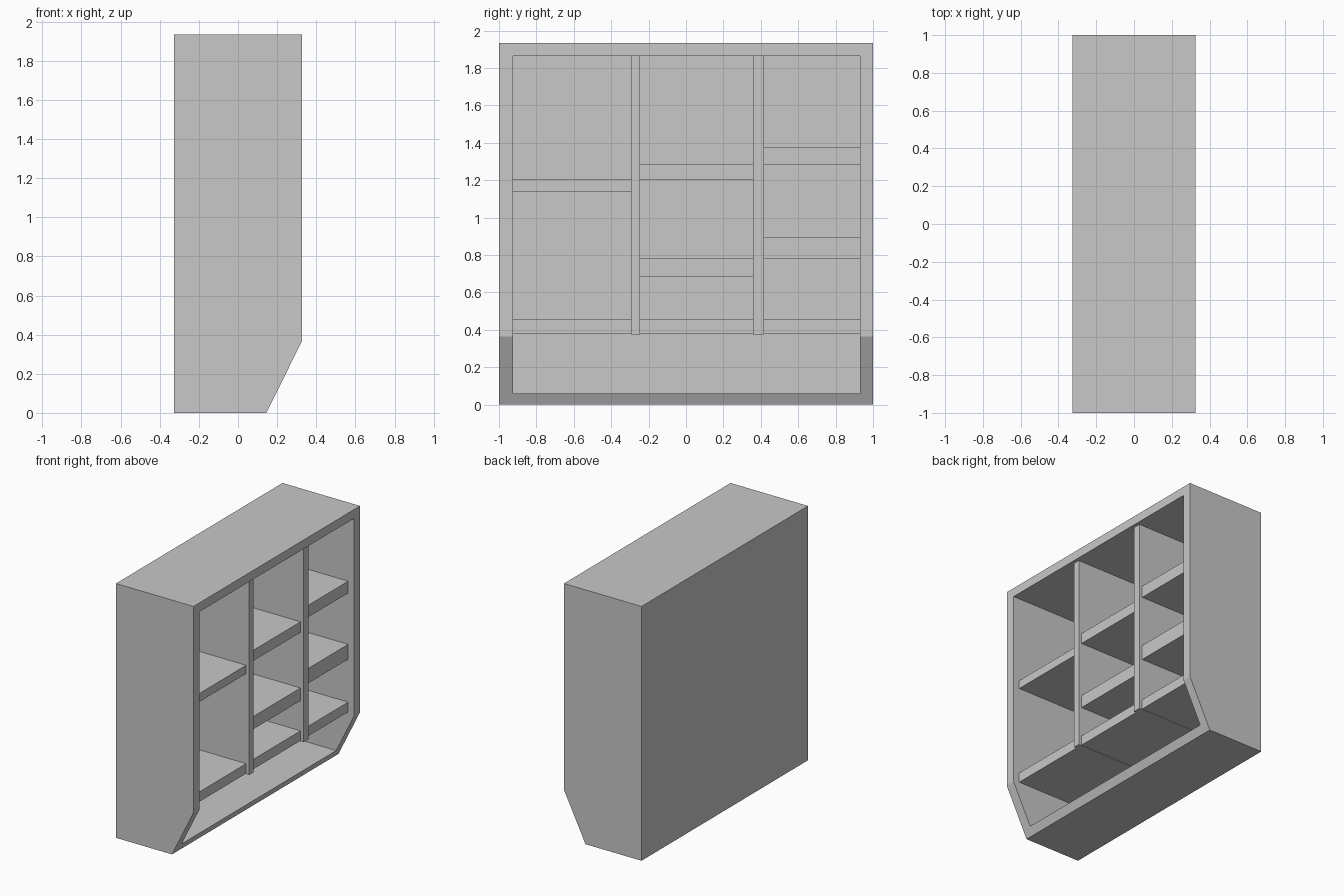
import bpy
import bmesh

cube = bpy.data.objects.get("Cube")
if cube:
    bpy.data.objects.remove(cube, do_unlink=True)

grey = bpy.data.materials.new("plain_grey")
grey.use_nodes = True
grey.diffuse_color = (0.58, 0.58, 0.58, 1)
grey.node_tree.nodes["Principled BSDF"].inputs["Base Color"].default_value = grey.diffuse_color


def extrude_profile(name, profile, y0, y1):
    """Extrude an (x, z) profile along y from y0 to y1."""
    bm = bmesh.new()
    face = bm.faces.new([bm.verts.new((x, y0, z)) for x, z in profile])
    ext = bmesh.ops.extrude_face_region(bm, geom=[face])
    verts = [v for v in ext["geom"] if isinstance(v, bmesh.types.BMVert)]
    bmesh.ops.translate(bm, verts=verts, vec=(0, y1 - y0, 0))
    bmesh.ops.recalc_face_normals(bm, faces=bm.faces)
    mesh = bpy.data.meshes.new(name)
    bm.to_mesh(mesh)
    bm.free()
    mesh.materials.append(grey)
    obj = bpy.data.objects.new(name, mesh)
    bpy.context.collection.objects.link(obj)
    return obj


def board(name, x0, x1, y0, y1, z0, z1):
    return extrude_profile(name, [(x0, z0), (x1, z0), (x1, z1), (x0, z1)], y0, y1)


HALF_DEPTH, HEIGHT = 0.326, 1.933
BACK = -0.265                      # inner face of the back panel
LEFT, RIGHT = -0.925, 0.93         # inner faces of the side panels
FLOOR, CEILING = 0.06, 1.865
TOE, BEND = 0.145, 0.365           # sloped lower edge of the open side
floor_front = TOE + (HALF_DEPTH - TOE) * FLOOR / BEND

# Outer case
side = [(-HALF_DEPTH, 0), (TOE, 0), (HALF_DEPTH, BEND),
        (HALF_DEPTH, HEIGHT), (-HALF_DEPTH, HEIGHT)]
extrude_profile("side_panel_near", side, -1, LEFT)
extrude_profile("side_panel_far", side, RIGHT, 1)
extrude_profile("floor_panel", [(-HALF_DEPTH, 0), (TOE, 0), (floor_front, FLOOR),
                                (-HALF_DEPTH, FLOOR)], LEFT, RIGHT)
board("top_panel", -HALF_DEPTH, HALF_DEPTH, LEFT, RIGHT, CEILING, HEIGHT)
board("back_panel", -HALF_DEPTH, BACK, LEFT, RIGHT, FLOOR, CEILING)

# Upright dividers
dividers = [(-0.295, -0.245), (0.358, 0.417)]
for i, (y0, y1) in enumerate(dividers):
    board(f"divider_{i + 1}", BACK, 0.3, y0, y1, 0.376, CEILING)

# Shelves in each of the three columns
bottom = (0.38, 0.455)
columns = [
    (LEFT, dividers[0][0], [bottom, (1.139, 1.203)]),
    (dividers[0][1], dividers[1][0], [bottom, (0.684, 0.781), (1.203, 1.284)]),
    (dividers[1][1], RIGHT, [bottom, (0.781, 0.894), (1.284, 1.374)]),
]
for c, (y0, y1, shelves) in enumerate(columns):
    for s, (z0, z1) in enumerate(shelves):
        board(f"shelf_column_{c + 1}_level_{s + 1}", BACK, 0.275, y0, y1, z0, z1)
